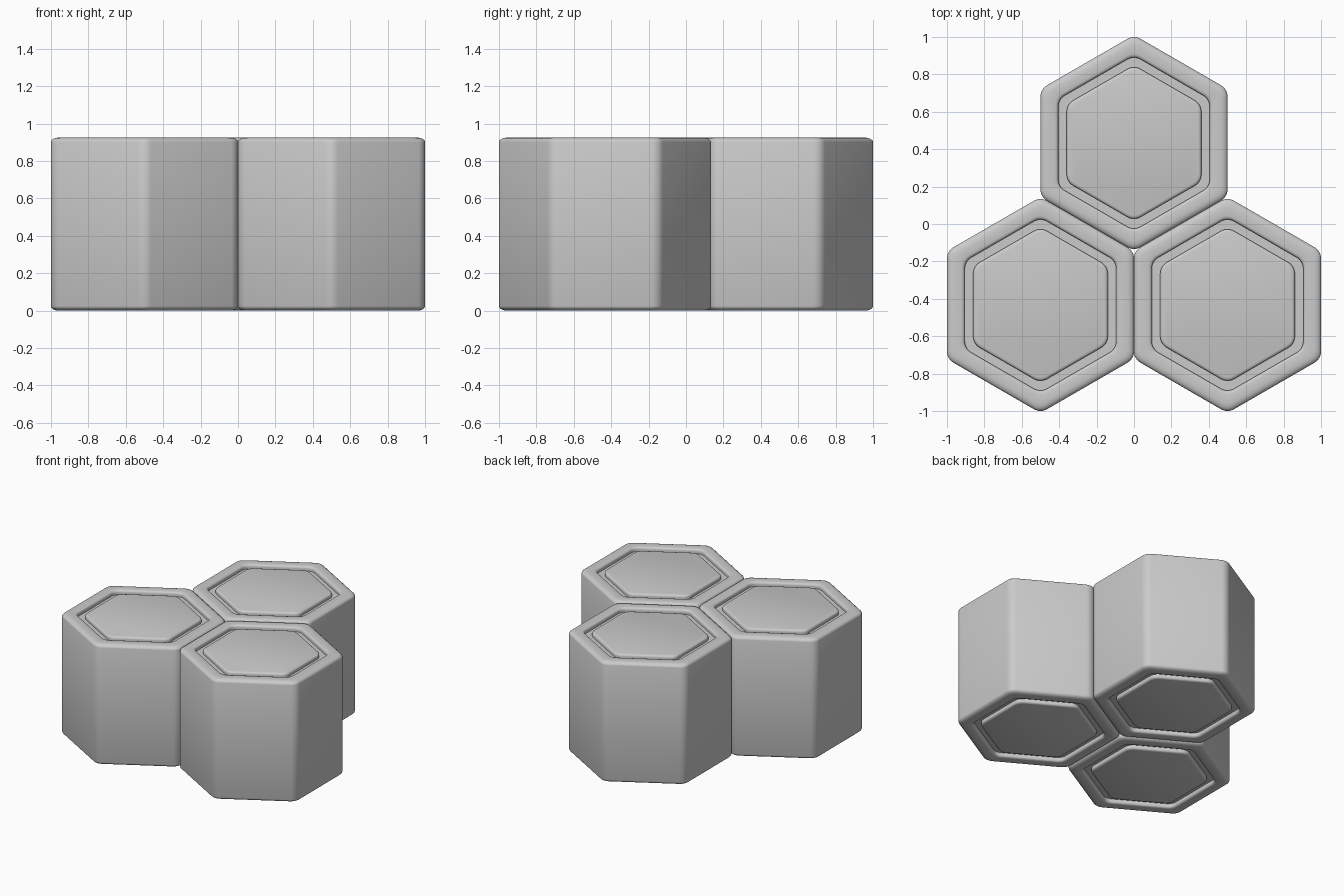
import bpy, bmesh, math

if "Cube" in bpy.data.objects:
    bpy.data.objects.remove(bpy.data.objects["Cube"])

HEIGHT = 0.925
SEG = 6  # segments per rounded corner


def rounded_hex(apothem, radius):
    """Pointy-top hexagon outline with rounded corners."""
    pts = []
    inner = (apothem - radius) / math.cos(math.pi / 6)
    for i in range(6):
        a = math.radians(30 + 60 * i)
        cx, cy = inner * math.cos(a), inner * math.sin(a)
        for k in range(SEG + 1):
            t = a + math.radians(-30 + 60 * k / SEG)
            pts.append((cx + radius * math.cos(t), cy + radius * math.sin(t)))
    return pts


# Half profile from the outer wall inward: (apothem, depth below end, corner radius)
PROFILE = [
    (0.500, 0.024, 0.070), (0.497, 0.015, 0.069), (0.488, 0.007, 0.067),
    (0.476, 0.002, 0.066), (0.462, 0.000, 0.065),             # rounded outer rim
    (0.422, 0.000, 0.070), (0.412, 0.003, 0.070),
    (0.407, 0.009, 0.070), (0.405, 0.016, 0.070),             # inner rim edge
    (0.405, 0.032, 0.070), (0.360, 0.032, 0.070),             # groove floor
    (0.360, 0.016, 0.070), (0.358, 0.009, 0.069),
    (0.353, 0.004, 0.067), (0.343, 0.001, 0.065),             # raised panel edge
]


def hex_cell(name, x, y):
    bm = bmesh.new()
    rings = [(a, d, r) for a, d, r in reversed(PROFILE)]
    rings += [(a, HEIGHT - d, r) for a, d, r in PROFILE]
    loops = [[bm.verts.new((px, py, z)) for px, py in rounded_hex(a, r)]
             for a, z, r in rings]
    n = len(loops[0])
    for lo, hi in zip(loops, loops[1:]):
        for i in range(n):
            j = (i + 1) % n
            bm.faces.new((lo[i], lo[j], hi[j], hi[i]))
    bm.faces.new(loops[0][::-1])   # bottom panel
    bm.faces.new(loops[-1])        # top panel
    bmesh.ops.recalc_face_normals(bm, faces=bm.faces)
    mesh = bpy.data.meshes.new(name)
    bm.to_mesh(mesh)
    bm.free()
    ob = bpy.data.objects.new(name, mesh)
    ob.location = (x, y, 0)
    bpy.context.collection.objects.link(ob)
    bpy.ops.object.select_all(action='DESELECT')
    ob.select_set(True)
    bpy.context.view_layer.objects.active = ob
    bpy.ops.object.shade_smooth_by_angle(angle=math.radians(35))


# Three touching cells in a honeycomb cluster
ROW = math.sqrt(3) / 4
hex_cell("back_hex_cell", 0, ROW)
hex_cell("left_hex_cell", -0.5, -ROW)
hex_cell("right_hex_cell", 0.5, -ROW)
